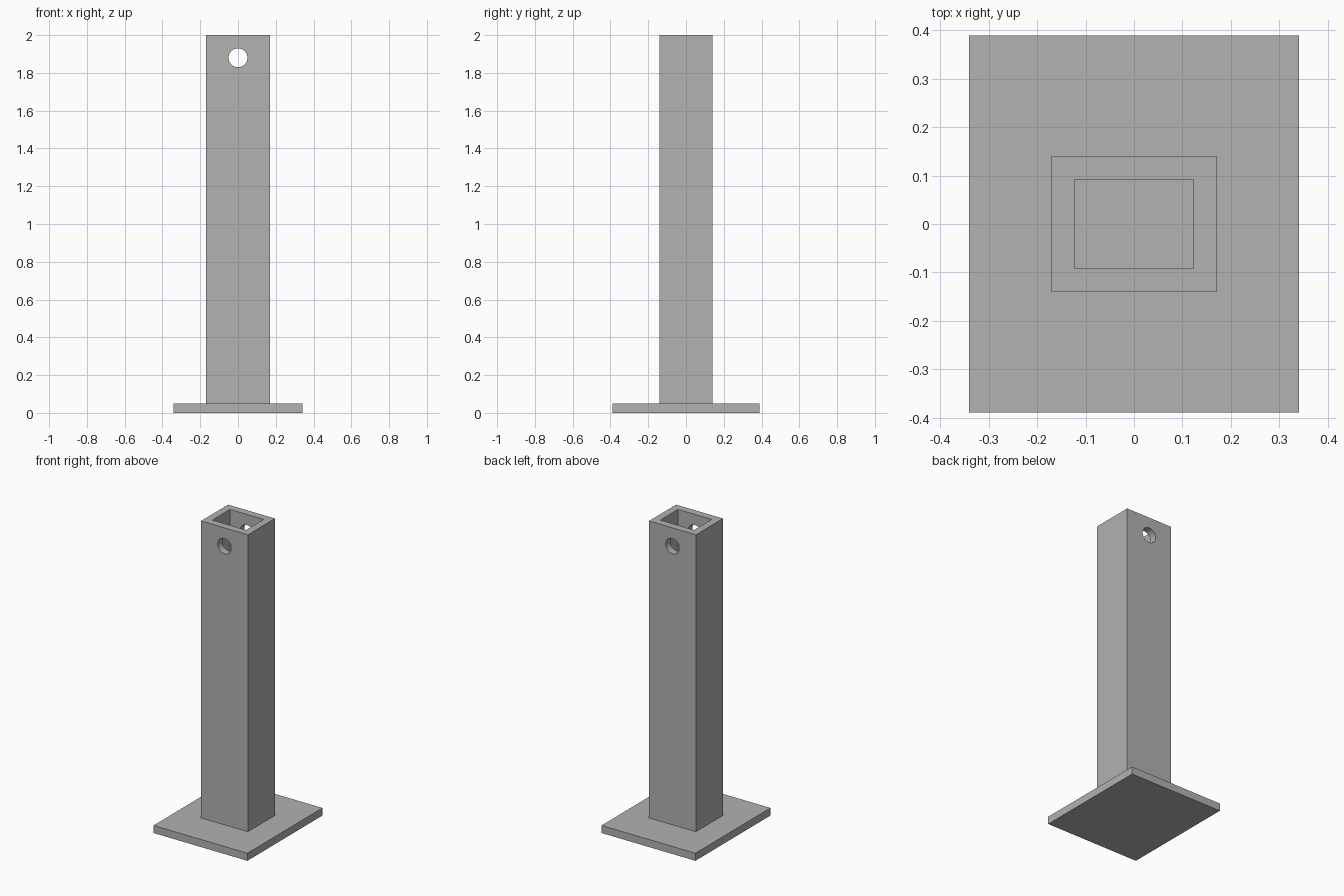
import bpy
import math

cube = bpy.data.objects.get("Cube")
if cube:
    bpy.data.objects.remove(cube, do_unlink=True)

GREY = (0.445, 0.445, 0.445, 1.0)
PLATE_TOP = 0.05
HEIGHT = 2.0

steel = bpy.data.materials.new("grey_steel")
steel.use_nodes = True
steel.diffuse_color = GREY
steel.node_tree.nodes["Principled BSDF"].inputs["Base Color"].default_value = GREY


def box(name, width, depth, z0, z1):
    """Upright box centred on the z axis."""
    bpy.ops.mesh.primitive_cube_add(size=1, location=(0, 0, (z0 + z1) / 2))
    obj = bpy.context.object
    obj.name = name
    obj.scale = (width, depth, z1 - z0)
    bpy.ops.object.transform_apply(location=True, rotation=True, scale=True)
    obj.data.materials.append(steel)
    return obj


def cut(target, cutter):
    """Subtract the cutter from the target, then discard it."""
    cutter.hide_render = True
    mod = target.modifiers.new("cut", 'BOOLEAN')
    mod.operation = 'DIFFERENCE'
    mod.solver = 'EXACT'
    mod.object = cutter
    bpy.ops.object.select_all(action='DESELECT')
    bpy.context.view_layer.objects.active = target
    target.select_set(True)
    bpy.ops.object.modifier_apply(modifier=mod.name)
    bpy.data.objects.remove(cutter, do_unlink=True)


# Flat base plate
box("base_plate", 0.682, 0.778, 0, PLATE_TOP)

# Rectangular hollow post, open at the top
post = box("hollow_post", 0.34, 0.28, PLATE_TOP, HEIGHT)
cut(post, box("bore_cutter", 0.245, 0.184, PLATE_TOP - 0.02, HEIGHT + 0.1))

# Round pin hole through the front and back walls
bpy.ops.mesh.primitive_cylinder_add(vertices=48, radius=0.05, depth=1,
                                    location=(0, 0, 1.88),
                                    rotation=(math.pi / 2, 0, 0))
pin = bpy.context.object
pin.name = "pin_hole_cutter"
pin.data.materials.append(steel)
cut(post, pin)

bpy.ops.object.shade_smooth_by_angle(angle=math.radians(30))
